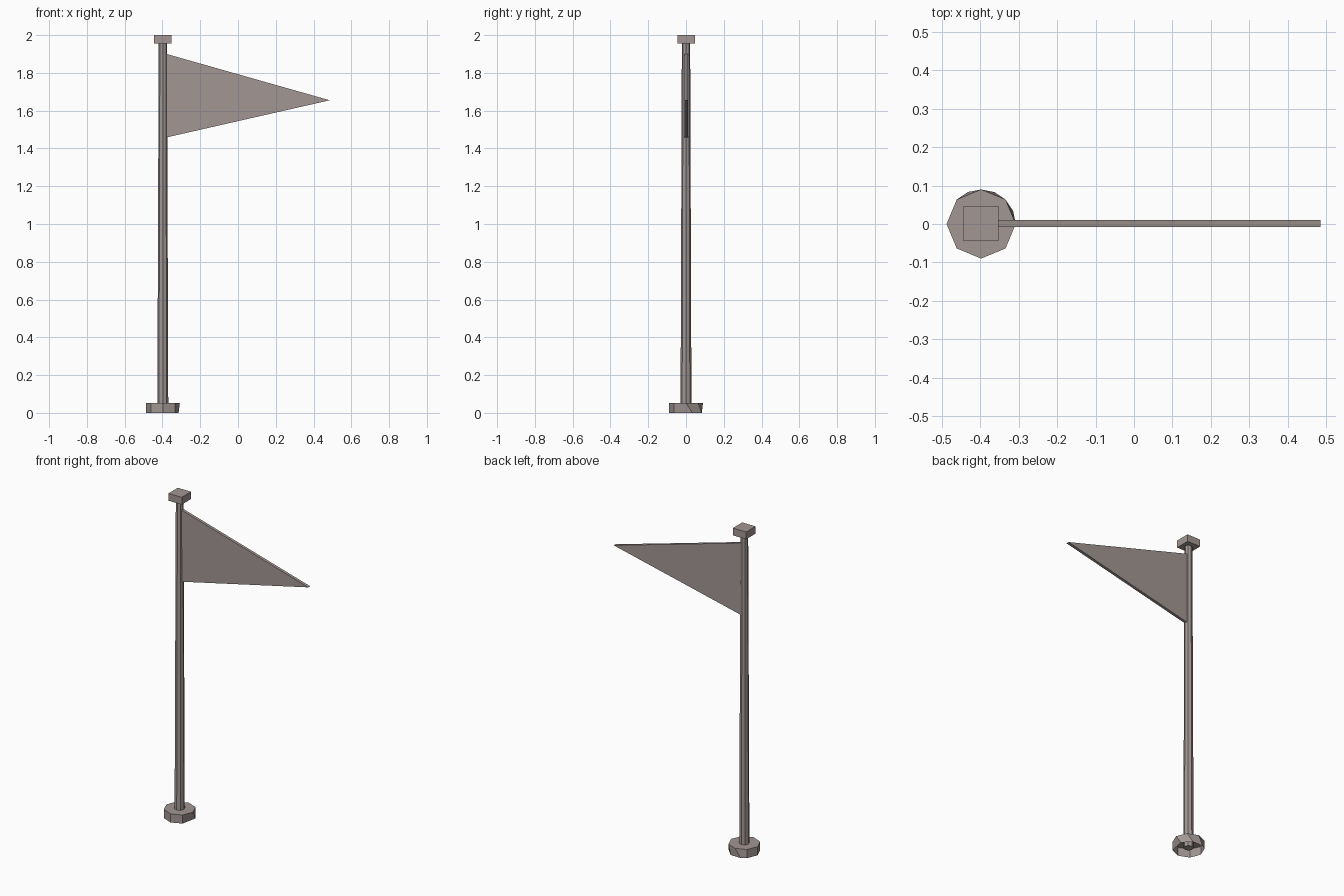
import bpy
import bmesh
from math import sin, cos, radians

cube = bpy.data.objects.get("Cube")
if cube:
    bpy.data.objects.remove(cube, do_unlink=True)

AXIS_X = -0.398   # pole axis

# Single warm grey material
grey = bpy.data.materials.new("warm_grey")
grey.use_nodes = True
colour = (0.36, 0.31, 0.295, 1)
grey.diffuse_color = colour
grey.node_tree.nodes["Principled BSDF"].inputs["Base Color"].default_value = colour


def finish(name, bm):
    mesh = bpy.data.meshes.new(name)
    bm.normal_update()
    bm.to_mesh(mesh)
    bm.free()
    mesh.materials.append(grey)
    obj = bpy.data.objects.new(name, mesh)
    bpy.context.collection.objects.link(obj)
    return obj


def ring(bm, radius, z, angles):
    return [bm.verts.new((AXIS_X + radius * cos(radians(a)),
                          radius * sin(radians(a)), z)) for a in angles]


def bridge(bm, low, high):
    for i in range(len(low)):
        j = (i + 1) % len(low)
        bm.faces.new((low[i], low[j], high[j], high[i]))


eighths = [i * 45 for i in range(8)]

# Foot: eight-sided cup, open below, its rear lower corners slightly twisted
bm = bmesh.new()
low = ring(bm, 0.09, 0, [a + 22 if a <= 90 else a for a in eighths])
high = ring(bm, 0.09, 0.053, eighths)
bridge(bm, low, high)
bm.faces.new(high)
finish("foot", bm)

# Pole: slim tapered eight-sided shaft
bm = bmesh.new()
low = ring(bm, 0.029, 0.01, eighths)
high = ring(bm, 0.022, 1.96, eighths)
bridge(bm, low, high)
bm.faces.new(low[::-1])
bm.faces.new(high)
finish("pole", bm)

# Cap: flat square block on top of the pole
bm = bmesh.new()
bmesh.ops.create_cube(bm, size=1)
for v in bm.verts:
    v.co = (AXIS_X + v.co.x * 0.091, 0.001 + v.co.y * 0.091, 1.9775 + v.co.z * 0.045)
finish("cap", bm)

# Pennant: thin triangular plate
bm = bmesh.new()
outline = [(-0.385, 1.457), (0.486, 1.655), (-0.385, 1.902)]
front = [bm.verts.new((x, -0.008, z)) for x, z in outline]
back = [bm.verts.new((x, 0.010, z)) for x, z in outline]
bm.faces.new(front)
bm.faces.new(back[::-1])
bridge(bm, back, front)
bmesh.ops.recalc_face_normals(bm, faces=bm.faces)
finish("pennant", bm)
